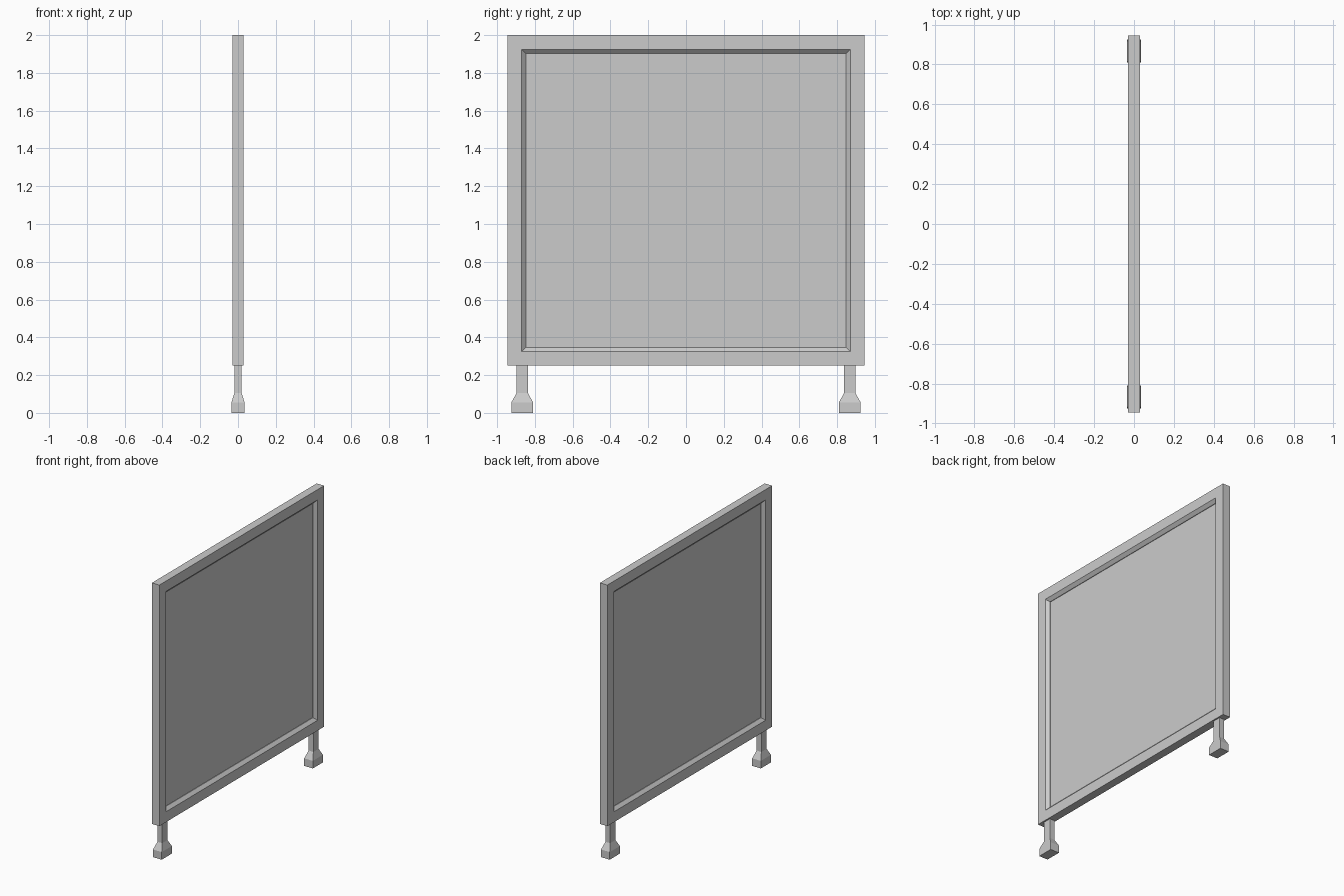
import bpy, bmesh

if "Cube" in bpy.data.objects:
    bpy.data.objects.remove(bpy.data.objects["Cube"])

FRAME_Y, FRAME_Z0, FRAME_Z1, HALF_T = 0.945, 0.25, 2.0, 0.03


def finish(name, bm):
    bmesh.ops.recalc_face_normals(bm, faces=bm.faces)
    mesh = bpy.data.meshes.new(name)
    bm.to_mesh(mesh)
    bm.free()
    obj = bpy.data.objects.new(name, mesh)
    bpy.context.collection.objects.link(obj)
    return obj


def skin(bm, loops, closed=False):
    """Bridge successive four-corner loops with quads."""
    rings = [[bm.verts.new(p) for p in loop] for loop in loops]
    pairs = list(zip(rings, rings[1:]))
    if closed:
        pairs.append((rings[-1], rings[0]))
    for a, b in pairs:
        for i in range(4):
            j = (i + 1) % 4
            bm.faces.new((a[i], a[j], b[j], b[i]))
    if not closed:
        bm.faces.new(rings[0])
        bm.faces.new(rings[-1])


def upright_rect(inset, x):
    y, z0, z1 = FRAME_Y - inset, FRAME_Z0 + inset, FRAME_Z1 - inset
    return [(x, -y, z0), (x, y, z0), (x, y, z1), (x, -y, z1)]


def flat_rect(hx, hy, z, cy):
    return [(sx * hx, cy + sy * hy, z)
            for sx, sy in ((-1, -1), (1, -1), (1, 1), (-1, 1))]


# Mitred frame: section of (inset, x), with sloped inner lips on both sides
half = [(0, HALF_T), (0.075, HALF_T), (0.097, 0.009)]
section = half + [(i, -x) for i, x in reversed(half)]
bm = bmesh.new()
skin(bm, [upright_rect(i, x) for i, x in section], closed=True)
finish("frame", bm)

# Thin panel set into the frame
bm = bmesh.new()
skin(bm, [upright_rect(0.09, -0.005), upright_rect(0.09, 0.005)])
finish("panel", bm)

# Legs: flared foot tapering to a slim post
for side, cy in (("left", -0.867), ("right", 0.867)):
    bm = bmesh.new()
    profile = [(0.035, 0.058, 0), (0.035, 0.058, 0.055),
               (0.019, 0.03, 0.105), (0.019, 0.03, FRAME_Z0)]
    skin(bm, [flat_rect(hx, hy, z, cy) for hx, hy, z in profile])
    finish(side + "_leg", bm)
